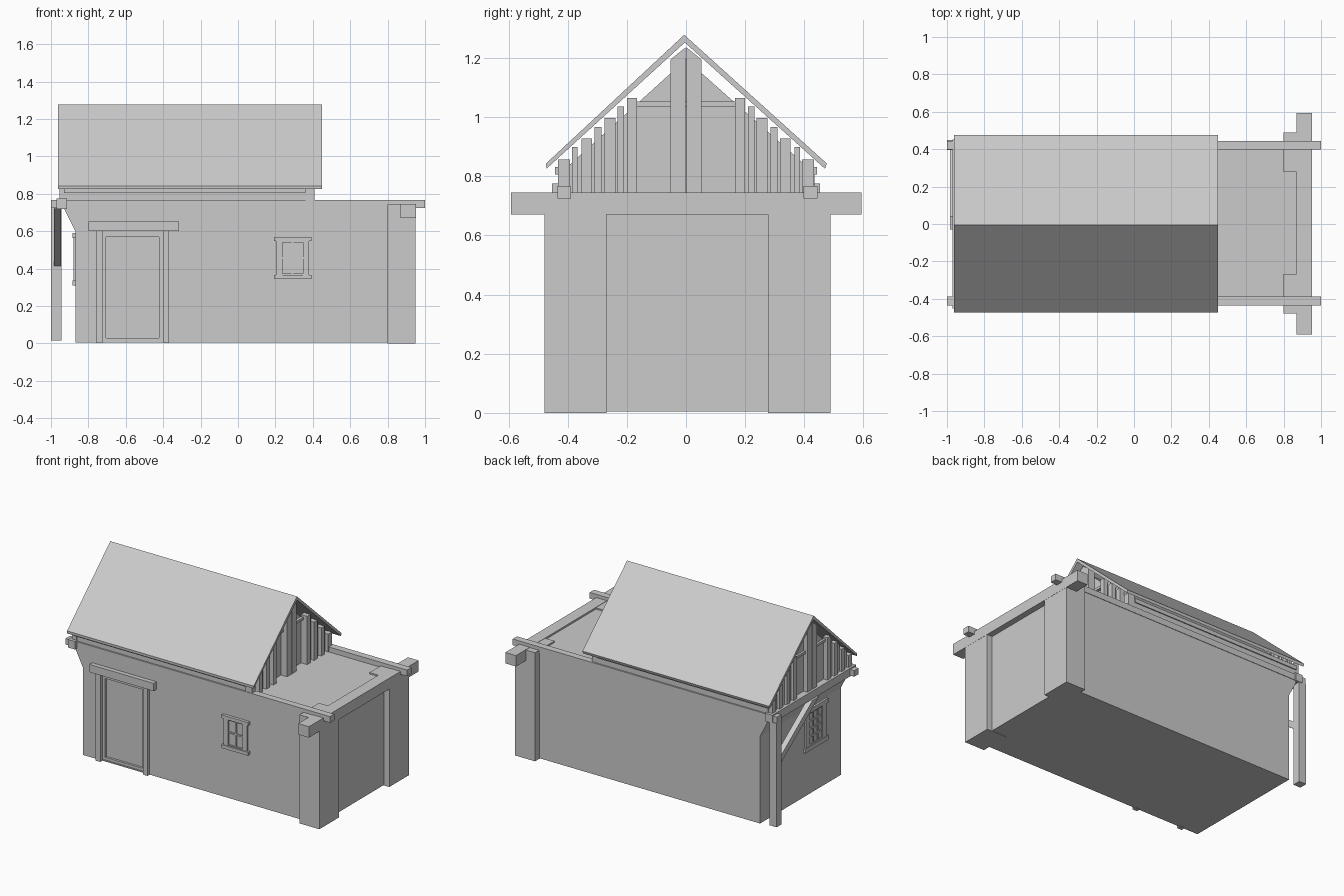
import bpy, bmesh, math
from mathutils import Vector

if "Cube" in bpy.data.objects:
    bpy.data.objects.remove(bpy.data.objects["Cube"])


def finish(name, bm):
    bmesh.ops.recalc_face_normals(bm, faces=bm.faces)
    me = bpy.data.meshes.new(name)
    bm.to_mesh(me)
    bm.free()
    ob = bpy.data.objects.new(name, me)
    bpy.context.collection.objects.link(ob)
    return ob


def prism(name, pts, axis, a, b):
    """Extrude a profile along x (pts are y,z) or along y (pts are x,z)."""
    bm = bmesh.new()
    place = (lambda p, t: (t, p[0], p[1])) if axis == 'x' else (lambda p, t: (p[0], t, p[1]))
    face = bm.faces.new([bm.verts.new(place(p, a)) for p in pts])
    ext = bmesh.ops.extrude_face_region(bm, geom=[face])
    step = (b - a, 0, 0) if axis == 'x' else (0, b - a, 0)
    bmesh.ops.translate(bm, vec=step, verts=[v for v in ext['geom'] if isinstance(v, bmesh.types.BMVert)])
    return finish(name, bm)


def box(name, x0, x1, y0, y1, z0, z1):
    return prism(name, [(x0, z0), (x1, z0), (x1, z1), (x0, z1)], 'y', y0, y1)


def cut(ob, cutter):
    mod = ob.modifiers.new("recess", 'BOOLEAN')
    mod.operation, mod.object, mod.solver = 'DIFFERENCE', cutter, 'EXACT'
    cutter.hide_render = True
    cutter.hide_set(True)
    cutter.display_type = 'WIRE'


CY = 0.005          # building axis
W = 0.437           # half width of the walls

# Main walls, flaring outward under the left cross beam
walls = prism("walls", [(-0.87, 0.004), (0.91, 0.004), (0.91, 0.733), (-0.93, 0.733),
                        (-0.93, 0.72), (-0.87, 0.60)], 'y', CY - W, CY + W)

# Right end: corner piers and lintel
for s, n in ((-1, "front"), (1, "back")):
    ya, yb = sorted((CY + s * 0.273, CY + s * 0.483))
    box(n + "_corner_pier", 0.80, 0.95, ya, yb, 0, 0.743)
    # Long wall plates
    ya, yb = sorted((CY + s * 0.393, CY + s * 0.440))
    box(n + "_wall_plate", -1.0, 1.0, ya, yb, 0.725, 0.767)
box("end_lintel", 0.87, 0.951, -0.592, 0.594, 0.67, 0.745)

# Left end: cross beam, single post and diagonal brace
box("cross_beam", -0.97, -0.915, -0.453, 0.453, 0.72, 0.775)
box("porch_post", -1.0, -0.945, 0.395, 0.45, 0.016, 0.725)
prism("porch_brace", [(0.40, 0.41), (0.40, 0.46), (0.04, 0.722), (-0.03, 0.722)], 'x', -0.985, -0.947)

# Attic block under the roof
prism("attic", [(CY - 0.43, 0.73), (CY + 0.43, 0.73), (CY + 0.43, 0.81),
                (0, 1.195), (CY - 0.43, 0.81)], 'x', -0.925, 0.36)
for s, n in ((-1, "front"), (1, "back")):
    ya, yb = sorted((s * 0.425, s * 0.442))
    box(n + "_eave_board", -0.93, 0.36, ya, yb, 0.805, 0.832)

# Pitched roof sheet
prism("roof", [(-0.472, 0.825), (-0.004, 1.252), (0.47, 0.825), (0.476, 0.843),
               (-0.006, 1.278), (-0.473, 0.843)], 'x', -0.962, 0.45)

# Gable planks of uneven width with gaps, on both ends
PLANKS = [(0.165, 0.20), (0.21, 0.232), (0.238, 0.275), (0.285, 0.31), (0.318, 0.353),
          (0.366, 0.385), (0.392, 0.432)]
for end, xa, xb in (("right", 0.36, 0.408), ("left", -0.955, -0.92)):
    for s in (-1, 1):
        for i, (a, b) in enumerate(PLANKS):
            inset = 0.02 if i % 2 else 0
            x0, x1 = (xa, xb - inset) if end == "right" else (xa + inset * 0.6, xb)
            p = [(s * a, 0.735), (s * b, 0.735), (s * b, 1.245 - 0.9 * b), (s * a, 1.245 - 0.9 * b)]
            prism(f"{end}_gable_plank", p, 'x', x0, x1)
        # King post halves
        prism(f"{end}_king_post", [(s * 0.002, 0.735), (s * 0.052, 0.735), (s * 0.052, 1.195),
                                   (s * 0.002, 1.235)], 'x', xa, xb)
    # Collar tie
    xm = (xa, xa + 0.02) if end == "right" else (xb - 0.02, xb)
    box(f"{end}_collar_tie", *xm, -0.17, 0.17, 1.035, 1.052)

# Door: recess, frame, hood and inset leaf
F = CY - W
cut(walls, box("door_cutter", -0.725, -0.405, F - 0.05, F + 0.03, 0.012, 0.60))
box("door_jamb_left", -0.76, -0.725, F - 0.02, F + 0.01, 0.002, 0.60)
box("door_jamb_right", -0.402, -0.368, F - 0.02, F + 0.01, 0.002, 0.60)
box("door_hood", -0.80, -0.315, F - 0.03, F + 0.01, 0.60, 0.653)
door_rim = box("door_rim", -0.725, -0.405, F + 0.005, F + 0.031, 0.012, 0.60)
cut(door_rim, box("rim_cutter", -0.707, -0.422, F - 0.02, F + 0.02, 0.03, 0.568))


# Window with four bevelled panes, built facing -y at the origin, then placed
def window(name, loc, rot, k, nx, nz):
    bm = bmesh.new()

    def bar(x0, x1, z0, z1, depth):
        r = bmesh.ops.create_cube(bm, size=1)
        for v in r['verts']:
            v.co = Vector(((x0 + x1) / 2 + v.co.x * (x1 - x0),
                           (v.co.y - 0.5) * depth, (z0 + z1) / 2 + v.co.z * (z1 - z0)))
    bar(-0.10, 0.10, -0.113, -0.090, 0.022)
    bar(-0.10, 0.10, 0.090, 0.113, 0.020)
    for s in (-1, 1):
        bar(*sorted((s * 0.055, s * 0.088)), -0.09, 0.09, 0.015)
        bar(-0.056, 0.056, *sorted((s * 0.083, s * 0.09)), 0.012)
    bar(-0.056, 0.056, -0.09, 0.09, 0.003)
    for i in range(1, nx):
        x = -0.056 + 0.112 * i / nx
        bar(x - 0.005, x + 0.005, -0.085, 0.085, 0.010)
    for i in range(1, nz):
        z = -0.085 + 0.17 * i / nz
        bar(-0.056, 0.056, z - 0.005, z + 0.005, 0.010)
    ob = finish(name, bm)
    ob.location, ob.scale = loc, (k, 0.7 if k > 1 else 1, k)
    ob.rotation_euler.z = rot


window("front_window", (0.292, F, 0.457), 0, 1, 2, 2)
window("side_window", (-0.87, -0.15, 0.45), -math.pi / 2, 1.25, 3, 4)
